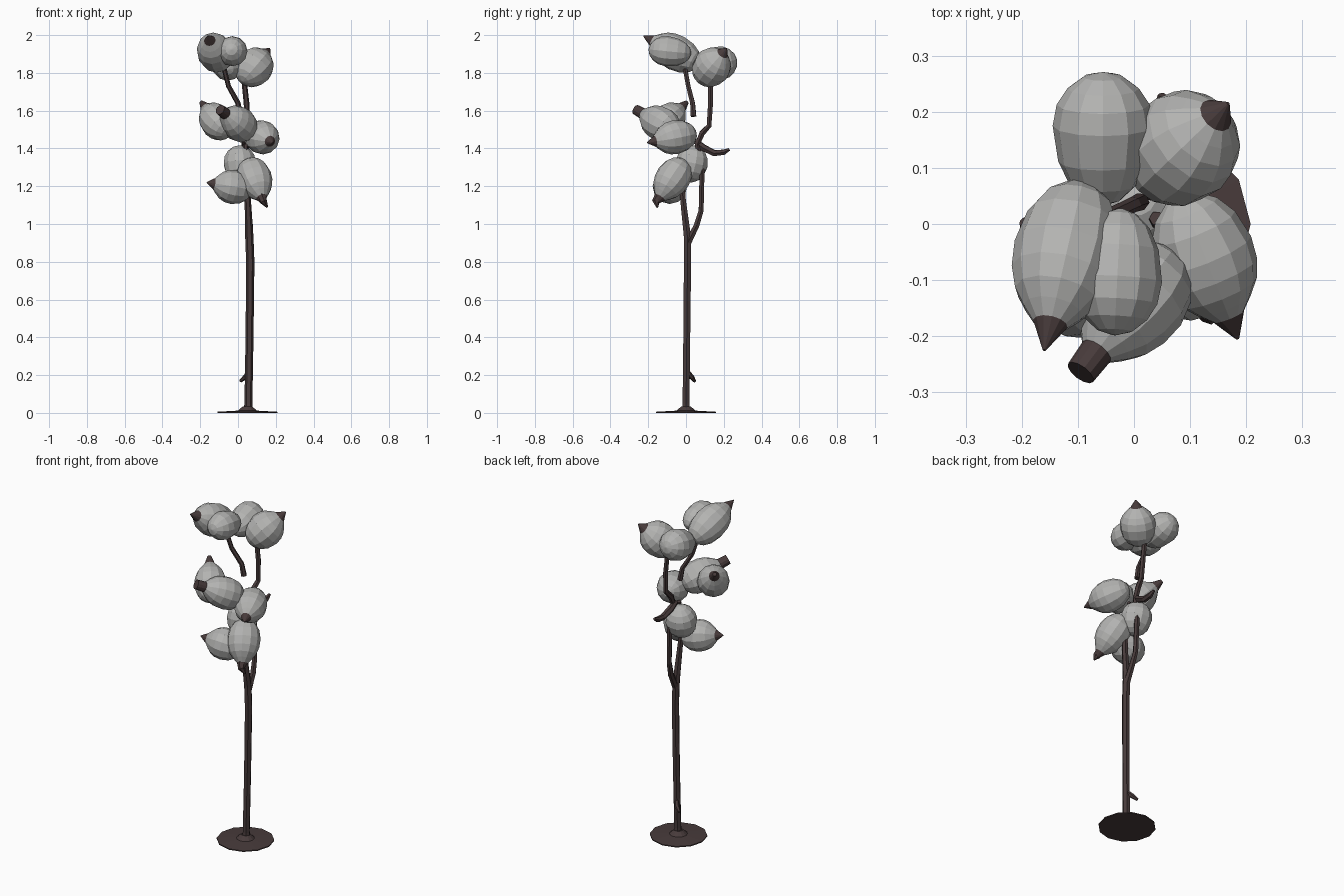
import bpy, bmesh, math
from mathutils import Vector

if "Cube" in bpy.data.objects:
    bpy.data.objects.remove(bpy.data.objects["Cube"])


def material(name, rgb):
    m = bpy.data.materials.new(name)
    m.diffuse_color = (*rgb, 1)
    m.use_nodes = True
    m.node_tree.nodes["Principled BSDF"].inputs["Base Color"].default_value = m.diffuse_color
    return m


BARK = material("dark_bark", (0.065, 0.044, 0.044))
COTTON = material("pale_grey", (0.45, 0.45, 0.44))


def add_mesh(name, bm, mats):
    bmesh.ops.recalc_face_normals(bm, faces=bm.faces[:])
    me = bpy.data.meshes.new(name)
    bm.to_mesh(me)
    bm.free()
    for m in mats:
        me.materials.append(m)
    ob = bpy.data.objects.new(name, me)
    bpy.context.collection.objects.link(ob)
    return ob


def lathe(name, origin, axis, profile, sides, dark_from=None):
    """Rings of (distance, radius) around an axis; rings past dark_from are bark."""
    bm = bmesh.new()
    q = Vector(axis).to_track_quat('Z', 'Y')
    rings = []
    for d, r in profile:
        rings.append([bm.verts.new(Vector(origin) + q @ Vector((
            r * math.cos(2 * math.pi * i / sides),
            r * math.sin(2 * math.pi * i / sides), d))) for i in range(sides)])
    for k in range(len(rings) - 1):
        for i in range(sides):
            j = (i + 1) % sides
            f = bm.faces.new((rings[k][i], rings[k][j], rings[k + 1][j], rings[k + 1][i]))
            f.material_index = int(dark_from is not None and k >= dark_from)
    bm.faces.new(rings[0])
    f = bm.faces.new(rings[-1])
    f.material_index = int(dark_from is not None)
    return add_mesh(name, bm, [COTTON, BARK])


def boll(name, c, tip, r, back=1.15, end=0.03, pointed=True):
    """Rounded boll centred on c whose far end reaches tip."""
    axis = Vector(tip) - Vector(c)
    n = axis.length
    rear = [(-1, .06), (-.93, .36), (-.75, .66), (-.45, .89)]
    if pointed:
        front = [(0, 1), (.25, .95), (.45, .8), (.6, .57), (.73, .33), (1, end)]
    else:
        front = [(0, 1), (.4, .92), (.7, .71), (.92, .39), (1, .04)]
    prof = [(d * r * back, w * r) for d, w in rear] + [(d * n, w * r) for d, w in front]
    return lathe(name, c, axis, prof, 12, 8 if pointed else None)


def branch(name, pts):
    """Tapered six-sided tube through (x, y, z, radius) points."""
    cu = bpy.data.curves.new(name, 'CURVE')
    cu.dimensions = '3D'
    cu.bevel_depth = 1
    cu.bevel_resolution = 1
    cu.use_fill_caps = True
    sp = cu.splines.new('POLY')
    sp.points.add(len(pts) - 1)
    for p, (x, y, z, r) in zip(sp.points, pts):
        p.co = (x, y, z, 1)
        p.radius = r
    tmp = bpy.data.objects.new(name + "_path", cu)
    bpy.context.collection.objects.link(tmp)
    bpy.context.view_layer.update()
    bm = bmesh.new()
    me = tmp.to_mesh()
    bm.from_mesh(me)
    tmp.to_mesh_clear()
    bpy.data.objects.remove(tmp)
    for f in bm.faces:
        f.material_index = 0
        f.smooth = False
    return add_mesh(name, bm, [BARK])


# Ground disc with a slight flare into the stem
disc = lathe("base_disc", (.05, 0, 0), (0, 0, 1),
             [(0, .158), (.006, .158), (.012, .05), (.035, .024)], 12, 0)
for f in disc.data.polygons:
    f.material_index = 1

# Stem, fork and twigs
branch("main_stem", [(.055, 0, 0, .026), (.055, 0, .05, .021), (.061, .004, .4, .021),
                     (.065, .008, .8, .022), (.06, .008, .93, .022), (.052, -.015, 1.12, .017),
                     (.042, -.025, 1.25, .015), (.04, .01, 1.42, .013)])
branch("back_branch", [(.062, .01, .9, .02), (.062, .055, .99, .017), (.056, .08, 1.07, .015),
                       (.05, .085, 1.28, .015), (.04, .06, 1.42, .015), (.042, .085, 1.48, .017),
                       (.05, .122, 1.52, .015), (.045, .13, 1.64, .015), (.03, .13, 1.78, .014)])
branch("upper_twig", [(.012, .04, 1.57, .016), (0, .035, 1.64, .014),
                      (-.05, .012, 1.73, .013), (-.08, -.01, 1.85, .013)])
branch("side_twig", [(.03, .05, 1.44, .014), (.04, .09, 1.405, .02), (.05, .15, 1.375, .018),
                     (.05, .2, 1.38, .016), (.05, .23, 1.395, .008)])
branch("low_thorn", [(.058, .005, .22, .012), (.04, .03, .19, .014), (.012, .046, .168, .008)])

# Top bolls
boll("top_left_boll", (-.12, -.05, 1.905), (-.16, -.225, 1.995), .095, 1.45)
boll("top_front_boll", (-.03, -.1, 1.915), (-.035, -.198, 1.925), .08, 1.6, pointed=False)
boll("top_right_boll", (.085, .135, 1.83), (.168, .215, 1.93), .1, 1.15)
boll("top_back_boll", (-.055, .175, 1.85), (-.055, .27, 1.87), .09, 1.6, pointed=False)

# Middle bolls, two with broad dark husks
boll("middle_left_boll", (-.105, -.11, 1.535), (-.195, .005, 1.645), .09, 1.1, end=.12)
boll("middle_front_boll", (.01, -.125, 1.525), (-.095, -.265, 1.605), .092, 1.1, end=.3)
boll("middle_right_boll", (.125, -.055, 1.46), (.185, -.205, 1.43), .09, 1.3)

# Lower bolls
boll("lower_back_boll", (.01, .03, 1.32), (.005, .05, 1.415), .088, pointed=False)
boll("lower_left_boll", (-.025, -.085, 1.195), (-.165, -.12, 1.22), .09)
boll("lower_right_boll", (.085, -.065, 1.25), (.14, -.165, 1.1), .092, 1.2)

# Drooping husk end on the lower right boll
branch("lower_husk", [(.12, -.14, 1.16, .022), (.135, -.16, 1.12, .02), (.155, -.152, 1.088, .005)])
